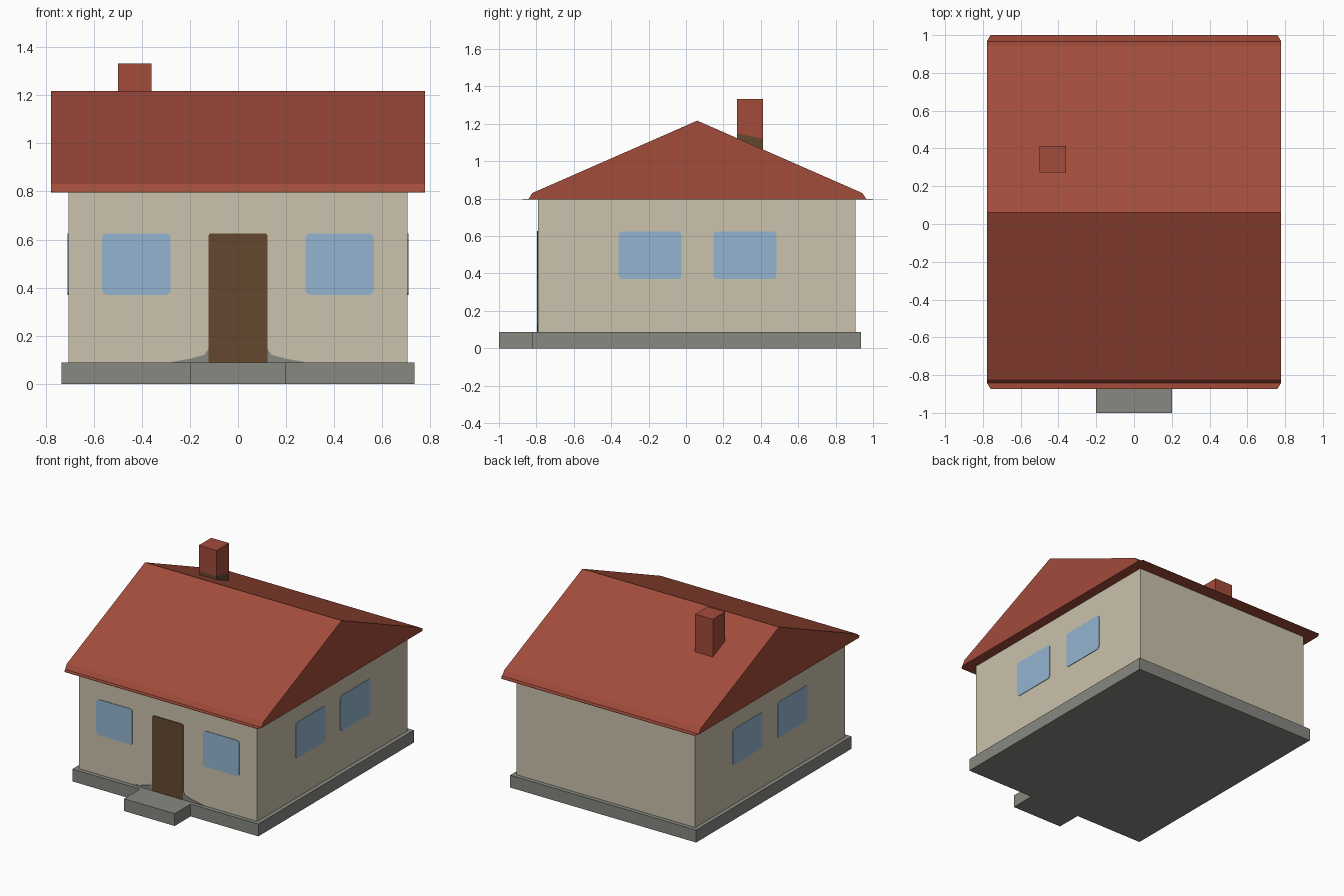
import bpy, bmesh, math
from mathutils import Vector

if "Cube" in bpy.data.objects:
    bpy.data.objects.remove(bpy.data.objects["Cube"])


def srgb(r, g, b):
    f = lambda c: c / 12.92 if c <= 0.04045 else ((c + 0.055) / 1.055) ** 2.4
    return (f(r / 255), f(g / 255), f(b / 255), 1)


def material(name, *rgb):
    m = bpy.data.materials.new(name)
    m.diffuse_color = srgb(*rgb)
    m.use_nodes = True
    m.node_tree.nodes["Principled BSDF"].inputs["Base Color"].default_value = m.diffuse_color
    return m


CREAM = material("cream wall", 203, 194, 172)
BLUE = material("window blue", 148, 181, 208)
BROWN = material("door brown", 100, 73, 47)
RED = material("roof red", 162, 76, 59)
GREY = material("stone grey", 134, 136, 128)


def finish(bm, name, *mats):
    bmesh.ops.recalc_face_normals(bm, faces=bm.faces)
    me = bpy.data.meshes.new(name)
    bm.to_mesh(me)
    bm.free()
    for m in mats:
        me.materials.append(m)
    ob = bpy.data.objects.new(name, me)
    bpy.context.collection.objects.link(ob)
    return ob


def prism(name, points, offset, *mats):
    """Extrude a closed 3D outline along the offset vector."""
    bm = bmesh.new()
    face = bm.faces.new([bm.verts.new(p) for p in points])
    ext = bmesh.ops.extrude_face_region(bm, geom=[face], use_keep_orig=True)
    verts = [g for g in ext["geom"] if isinstance(g, bmesh.types.BMVert)]
    bmesh.ops.translate(bm, verts=verts, vec=Vector(offset))
    return finish(bm, name, *mats)


def box(name, x0, x1, y0, y1, z0, z1, *mats):
    pts = [(x0, y0, z0), (x1, y0, z0), (x1, y1, z0), (x0, y1, z0)]
    return prism(name, pts, (0, 0, z1 - z0), *mats)


def rounded(u0, u1, v0, v1, r=0.02, n=3):
    """Rounded rectangle outline."""
    out = []
    for k, (u, v) in enumerate([(u1 - r, v1 - r), (u0 + r, v1 - r),
                                (u0 + r, v0 + r), (u1 - r, v0 + r)]):
        for i in range(n + 1):
            a = math.pi / 2 * (k + i / n)
            out.append((u + r * math.cos(a), v + r * math.sin(a)))
    return out


# Stone base, door step and walls
box("foundation", -0.735, 0.735, -0.82, 0.935, 0, 0.088, GREY)
box("door_step", -0.2, 0.2, -1.0, -0.82, 0, 0.088, GREY)
FRONT, BACK, SIDE = -0.79, 0.905, 0.705
box("walls", -SIDE, SIDE, FRONT, BACK, 0.088, 0.798, CREAM)

# Roof: gabled prism with a small eave edge
profile = [(-0.843, 0.796), (-0.822, 0.83), (0.06, 1.217),
           (0.943, 0.83), (0.966, 0.796)]
prism("roof", [(-0.777, y, z) for y, z in profile], (1.554, 0, 0), RED)

# Thin eave sheet projecting at front and back
eave = [(-0.777, -0.843), (-0.76, -0.873), (0.76, -0.873), (0.777, -0.843),
        (0.777, 0.97), (0.76, 1.0), (-0.76, 1.0), (-0.777, 0.97)]
prism("eave_sheet", [(x, y, 0.795) for x, y in eave], (0, 0, 0.002), RED)

# Chimney, with a brown foot on its front and right faces
bm = bmesh.new()
bmesh.ops.create_cube(bm, size=1)
bmesh.ops.scale(bm, vec=(0.14, 0.14, 0.33), verts=bm.verts)
bmesh.ops.translate(bm, vec=(-0.43, 0.342, 1.167), verts=bm.verts)
bmesh.ops.bisect_plane(bm, geom=bm.verts[:] + bm.edges[:] + bm.faces[:],
                       plane_co=(0, 0.34, 1.135), plane_no=(0, 0.2, 1))
bm.normal_update()
for f in bm.faces:
    if f.calc_center_median().z < 1.13 and (f.normal.x > 0.5 or f.normal.y < -0.5):
        f.material_index = 1
finish(bm, "chimney", RED, BROWN)

# Windows: one pair on the front, one pair on each side
T = 0.004
for s, label in ((-1, "left"), (1, "right")):
    prism("front_window_" + label,
          [(s * u, FRONT - T, v) for u, v in rounded(0.28, 0.565, 0.37, 0.625)],
          (0, T + 0.002, 0), BLUE)
    for k, (y0, y1) in enumerate(((-0.36, -0.025), (0.147, 0.483))):
        prism(f"{label}_window_{k + 1}",
              [(s * (SIDE + T), u, v) for u, v in rounded(y0, y1, 0.37, 0.625)],
              (-s * (T + 0.002), 0, 0), BLUE)
    # Grey stone skirt beside the door
    skirt = [(0.11, 0.086), (0.275, 0.086), (0.275, 0.091), (0.2, 0.104),
             (0.14, 0.12), (0.12, 0.15), (0.11, 0.15)]
    prism("door_skirt_" + label, [(s * u, FRONT - 0.003, v) for u, v in skirt],
          (0, 0.005, 0), GREY)

# Door
prism("door", [(x, FRONT - 0.006, z) for x, z in
               [(-0.122, 0.087), (0.122, 0.087), (0.122, 0.618), (0.114, 0.626),
                (-0.114, 0.626), (-0.122, 0.618)]], (0, 0.008, 0), BROWN)
